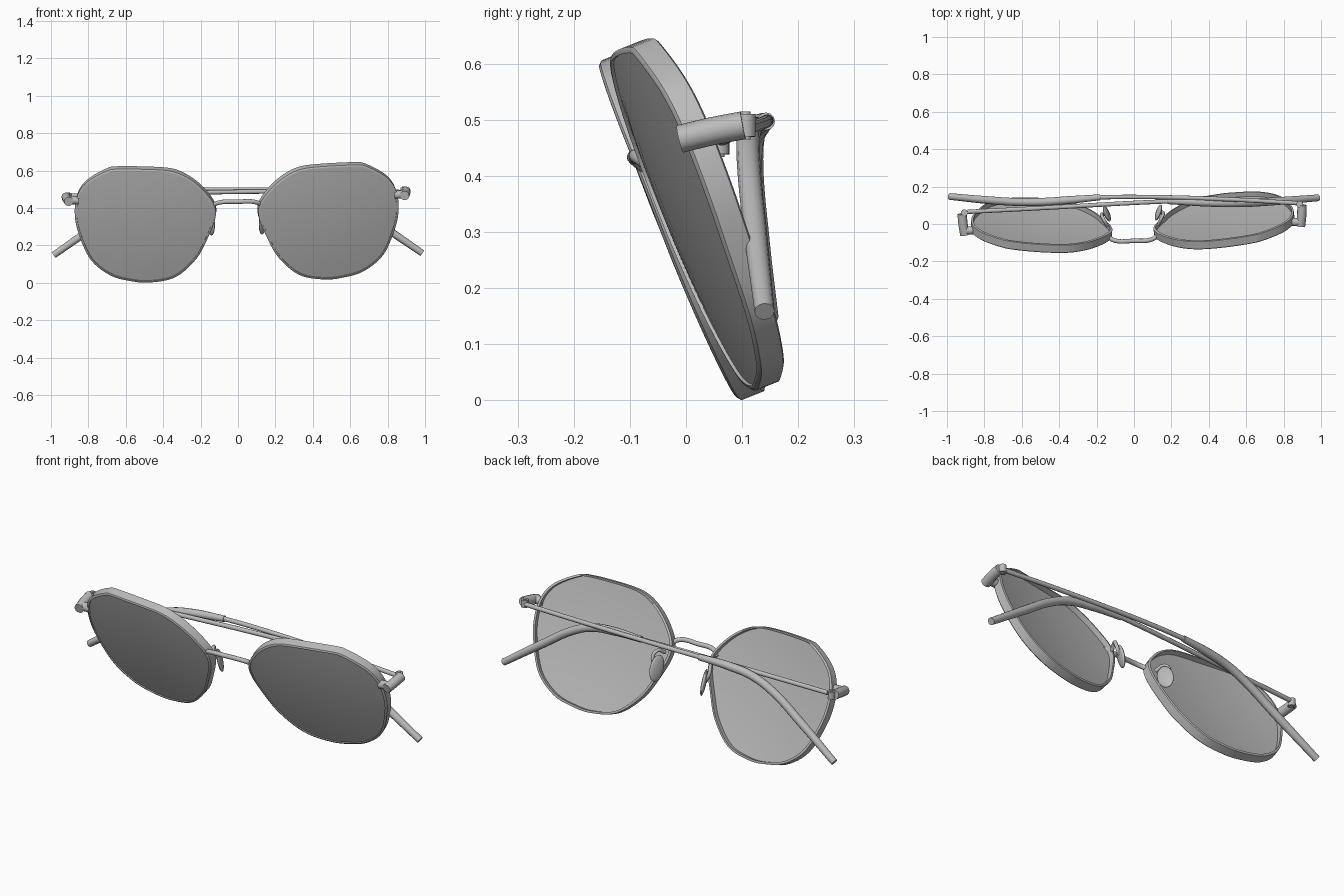
import bpy, bmesh, math
from mathutils import Matrix, Vector

cube = bpy.data.objects.get("Cube")
if cube:
    bpy.data.objects.remove(cube, do_unlink=True)

grey = bpy.data.materials.new("plain_grey")
grey.use_nodes = True
grey.diffuse_color = (0.5, 0.5, 0.5, 1)
grey.node_tree.nodes["Principled BSDF"].inputs["Base Color"].default_value = (0.5, 0.5, 0.5, 1)

# The frame front rests slightly turned and rolled
TILT = Matrix.Rotation(math.radians(1.5), 4, 'Z') @ Matrix.Rotation(math.radians(-1.0), 4, 'Y')


def finish(obj, tilted=True, angle=40):
    obj.data.materials.clear()
    obj.data.materials.append(grey)
    bpy.ops.object.select_all(action='DESELECT')
    obj.select_set(True)
    bpy.context.view_layer.objects.active = obj
    bpy.ops.object.shade_smooth_by_angle(angle=math.radians(angle))
    if tilted:
        obj.matrix_world = TILT @ obj.matrix_world
    return obj


def from_bmesh(name, bm, tilted=True, angle=40):
    bmesh.ops.recalc_face_normals(bm, faces=bm.faces)
    me = bpy.data.meshes.new(name)
    bm.to_mesh(me)
    bm.free()
    obj = bpy.data.objects.new(name, me)
    bpy.context.collection.objects.link(obj)
    return finish(obj, tilted, angle)


def tube(name, pts, radius, tilted=True, radii=None):
    """Round bar along a smooth path."""
    cu = bpy.data.curves.new(name, 'CURVE')
    cu.dimensions = '3D'
    cu.bevel_depth = radius
    cu.bevel_resolution = 4
    cu.resolution_u = 8
    cu.use_fill_caps = True
    sp = cu.splines.new('BEZIER')
    sp.bezier_points.add(len(pts) - 1)
    for i, (bp, p) in enumerate(zip(sp.bezier_points, pts)):
        bp.co = p
        bp.handle_left_type = bp.handle_right_type = 'AUTO'
        bp.radius = radii[i] if radii else 1
    obj = bpy.data.objects.new(name, cu)
    bpy.context.collection.objects.link(obj)
    bpy.ops.object.select_all(action='DESELECT')
    obj.select_set(True)
    bpy.context.view_layer.objects.active = obj
    bpy.ops.object.convert(target='MESH')
    return finish(bpy.context.object, tilted)


# Lens outline (x, z), sampled as a closed smooth loop
OUTLINE = [(.43, .61), (.634, .617), (.70, .606), (.80, .55), (.85, .485), (.867, .395),
           (.85, .285), (.785, .137), (.68, .05), (.57, .017), (.463, .008), (.33, .035),
           (.22, .13), (.158, .24), (.118, .34), (.122, .415), (.18, .495), (.25, .555),
           (.33, .595)]
CX, CZ = 0.5, 0.32


def smooth_loop(pts, steps=5):
    out, n = [], len(pts)
    for i in range(n):
        a, b, c, d = (Vector(pts[(i + k) % n]) for k in (-1, 0, 1, 2))
        for s in range(steps):
            t = s / steps
            out.append(0.5 * (2 * b + (c - a) * t + (2 * a - 5 * b + 4 * c - d) * t * t
                              + (3 * b - a - 3 * c + d) * t ** 3))
    return out


LOOP = smooth_loop(OUTLINE)
BACK = Vector((-.10, 1, .40)).normalized()


def surface(x, z, scale=1.0, depth=0.0, side=1):
    """Point on the curved, raked lens surface, pushed back by depth."""
    dx, dz = (x - CX) * scale, (z - CZ) * scale
    y = -.037 - .405 * dz + .104 * dx + .2 * (dx * dx + dz * dz)
    p = Vector((CX + dx, y, CZ + dz)) + BACK * depth
    return Vector((p.x * side, p.y, p.z))


def bridge_loops(bm, a, b):
    n = len(a)
    for i in range(n):
        bm.faces.new((a[i], a[(i + 1) % n], b[(i + 1) % n], b[i]))


def rim(name, side):
    bm = bmesh.new()
    section = [(.985, 0), (1, .004), (1, .046), (.985, .05), (.968, .05), (.968, 0)]
    rings = [[bm.verts.new(surface(p.x, p.y, s, d, side)) for p in LOOP] for s, d in section]
    for i in range(len(rings)):
        bridge_loops(bm, rings[i], rings[(i + 1) % len(rings)])
    return from_bmesh(name, bm)


def lens(name, side):
    bm = bmesh.new()
    scales = (.975, .8, .6, .4, .2)
    edge = []
    for depth in (.006, .024):
        rings = [[bm.verts.new(surface(p.x, p.y, s, depth, side)) for p in LOOP] for s in scales]
        for a, b in zip(rings, rings[1:]):
            bridge_loops(bm, a, b)
        mid = bm.verts.new(surface(CX, CZ, 1, depth, side))
        last = rings[-1]
        for i in range(len(last)):
            bm.faces.new((last[i], last[(i + 1) % len(last)], mid))
        edge.append(rings[0])
    bridge_loops(bm, *edge)
    return from_bmesh(name, bm)


def nose_pad(name, side):
    tall = Vector((0, -.35, .93)).normalized()
    wide = Vector((.45, .85, .32)).normalized()
    thin = tall.cross(wide).normalized()
    wide = thin.cross(tall)
    m = Matrix((wide * .04, thin * .012, tall * .068)).transposed().to_4x4()
    m.translation = (.138, .058, .32)
    bm = bmesh.new()
    bmesh.ops.create_uvsphere(bm, u_segments=24, v_segments=12, radius=1)
    bm.transform(Matrix.Scale(side, 4, (1, 0, 0)) @ m)
    return from_bmesh(name, bm, angle=80)


def cylinder(name, centre, radius, height):
    bm = bmesh.new()
    bmesh.ops.create_cone(bm, cap_ends=True, segments=20, radius1=radius, radius2=radius,
                          depth=height, matrix=Matrix.Translation(centre))
    return from_bmesh(name, bm)


for side, word in ((1, "left"), (-1, "right")):
    def flip(pts):
        return [(x * side, y, z) for x, y, z in pts]

    rim(word + "_rim", side)
    lens(word + "_lens", side)
    nose_pad(word + "_nose_pad", side)
    # Wire arm holding the nose pad
    tube(word + "_pad_arm", flip([(.135, -.01, .38), (.155, .03, .40), (.165, .055, .37),
                                  (.145, .056, .325)]), .009)
    # End piece: stub off the rim and a round barrel running back
    tube(word + "_end_stub", flip([(.845, -.012, .455), (.90, -.012, .458)]), .022)
    tube(word + "_end_piece", flip([(.898, -.034, .45), (.906, .025, .464), (.909, .078, .474)]), .025)
    # Hinge knuckle and its screw
    cylinder(word + "_hinge", (.897 * side, .083, .474), .018, .04)
    cylinder(word + "_hinge_screw", (.897 * side, .083, .474), .009, .05)

# Bridge
tube("bridge", [(-.135, -.058, .41), (-.105, -.083, .428), (0, -.09, .433),
                (.105, -.083, .428), (.135, -.058, .41)], .012)

# Folded temples: thin bar from its hinge, thick sleeve bending down to the tip
left_bar = [(.895, .11, .485), (.5, .132, .492), (0, .145, .498), (-.22, .142, .497)]
left_tip = [(-.18, .143, .497), (-.35, .128, .487), (-.48, .119, .465), (-.60, .117, .412),
            (-.76, .126, .305), (-.985, .147, .148)]
right_bar = [(-.89, .065, .465), (-.5, .085, .475), (0, .113, .486), (.22, .123, .488)]
right_tip = [(.18, .122, .488), (.35, .116, .485), (.48, .111, .467), (.60, .112, .417),
             (.76, .122, .312), (.985, .14, .158)]
for word, bar, tip in (("left", left_bar, left_tip), ("right", right_bar, right_tip)):
    tube(word + "_temple_bar", bar, .0115, False)
    tube(word + "_temple_tip", tip, .021, False, (.75, 1, 1, 1, 1, .85))
